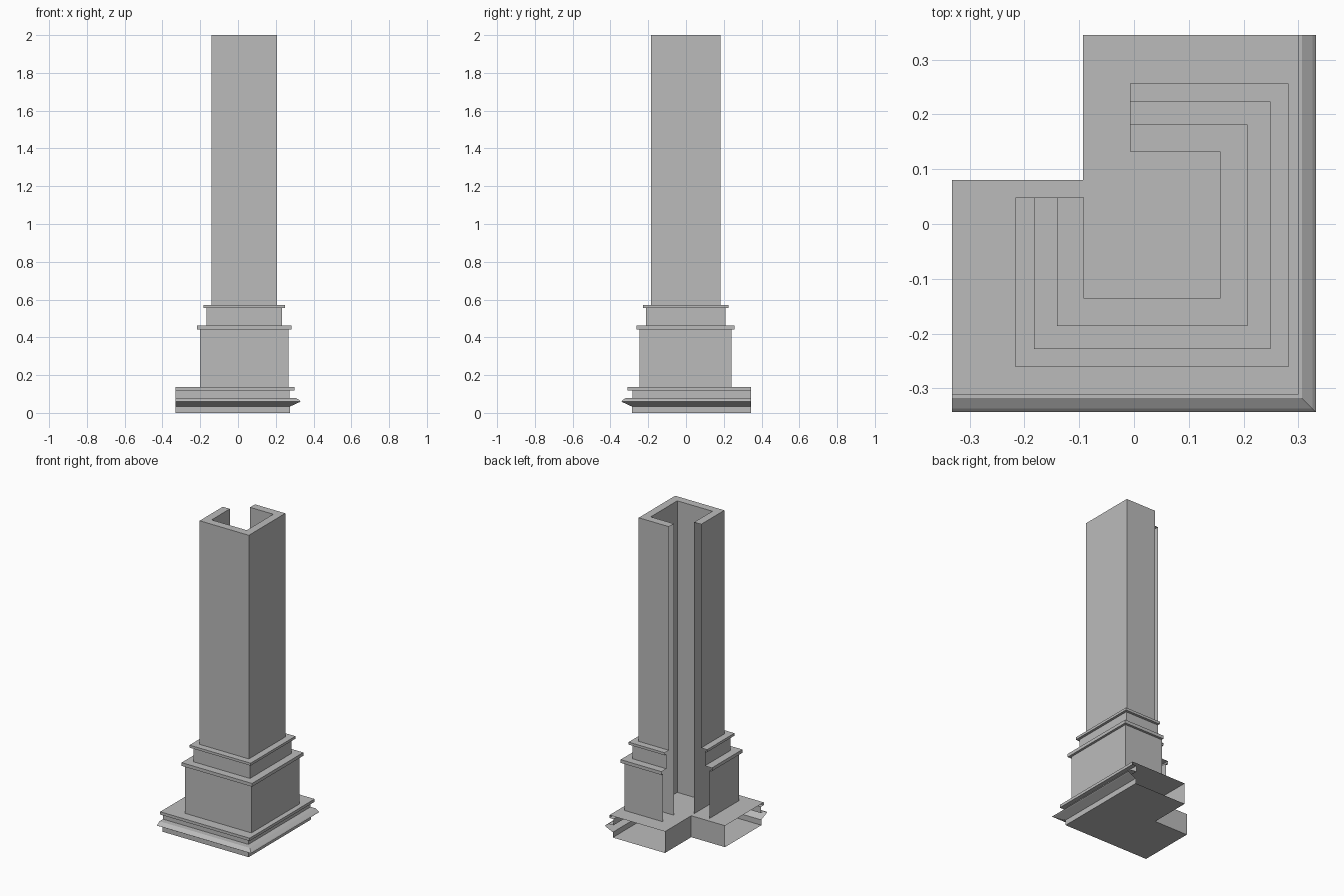
import bpy

cube = bpy.data.objects.get("Cube")
if cube:
    bpy.data.objects.remove(cube, do_unlink=True)

stone = bpy.data.materials.new("grey_stone")
stone.use_nodes = True
GREY = (0.5, 0.5, 0.5, 1.0)
stone.diffuse_color = GREY
stone.node_tree.nodes["Principled BSDF"].inputs["Base Color"].default_value = GREY


def add_mesh(name, verts, faces):
    mesh = bpy.data.meshes.new(name)
    mesh.from_pydata(verts, [], faces)
    mesh.materials.append(stone)
    obj = bpy.data.objects.new(name, mesh)
    bpy.context.collection.objects.link(obj)
    return obj


def sweep(name, path, profile):
    """Sweep (offset, height) points along a mitred path; ends stay open."""
    n = len(path(0))
    verts = [(x, y, z) for d, z in profile for x, y in path(d)]
    faces = [(j * n + i, j * n + i + 1, (j + 1) * n + i + 1, (j + 1) * n + i)
             for j in range(len(profile) - 1) for i in range(n - 1)]
    return add_mesh(name, verts, faces)


# Key plan dimensions
LEFT, BACK = -0.332, 0.345           # cut ends of the base
NOTCH_X, NOTCH_Y = -0.093, 0.08      # inner corner of the base
TOP = 0.137                          # height of the base


def base_path(d):
    return [(LEFT, -0.311 - d), (0.300 + d, -0.311 - d), (0.300 + d, BACK)]


def column_path(d):
    x0, x1, y0, y1 = -0.141 - d, 0.207 + d, -0.186 - d, 0.182 + d
    return [(x0, 0.048), (x0, y0), (x1, y0), (x1, y1), (-0.007, y1)]


def l_plate(name, d, z, up):
    """Flat L-shaped plate."""
    pts = base_path(d) + [(NOTCH_X, BACK), (NOTCH_X, NOTCH_Y), (LEFT, NOTCH_Y)]
    order = list(range(6))
    add_mesh(name, [(x, y, z) for x, y in pts], [order if up else order[::-1]])


# Base: floor, moulded skirt, top plate and the two notch walls
l_plate("base_floor", -0.024, 0.0, False)
l_plate("base_top", 0.0, TOP, True)
sweep("base_moulding", base_path,
      [(-0.024, 0.0), (-0.024, 0.034), (0.026, 0.057), (0.032, 0.061),
       (0.026, 0.067), (0.007, 0.079), (-0.028, 0.079), (-0.028, 0.119),
       (0.0, 0.119), (0.0, TOP)])
sweep("notch_walls",
      lambda d: [(NOTCH_X, BACK), (NOTCH_X, NOTCH_Y), (LEFT, NOTCH_Y)],
      [(0, 0.0), (0, TOP)])

# Pedestal: lower block, ledge, upper block, ledge
sweep("pedestal", column_path,
      [(0.060, TOP), (0.060, 0.442), (0.075, 0.442), (0.075, 0.463),
       (0.026, 0.463), (0.026, 0.555), (0.042, 0.555), (0.042, 0.571),
       (0.0, 0.571)])

# Shaft: outer wall, rim and inner wall down to the base
sweep("shaft", column_path,
      [(0.0, 0.571), (0.0, 2.0), (-0.050, 2.0), (-0.050, TOP)])
